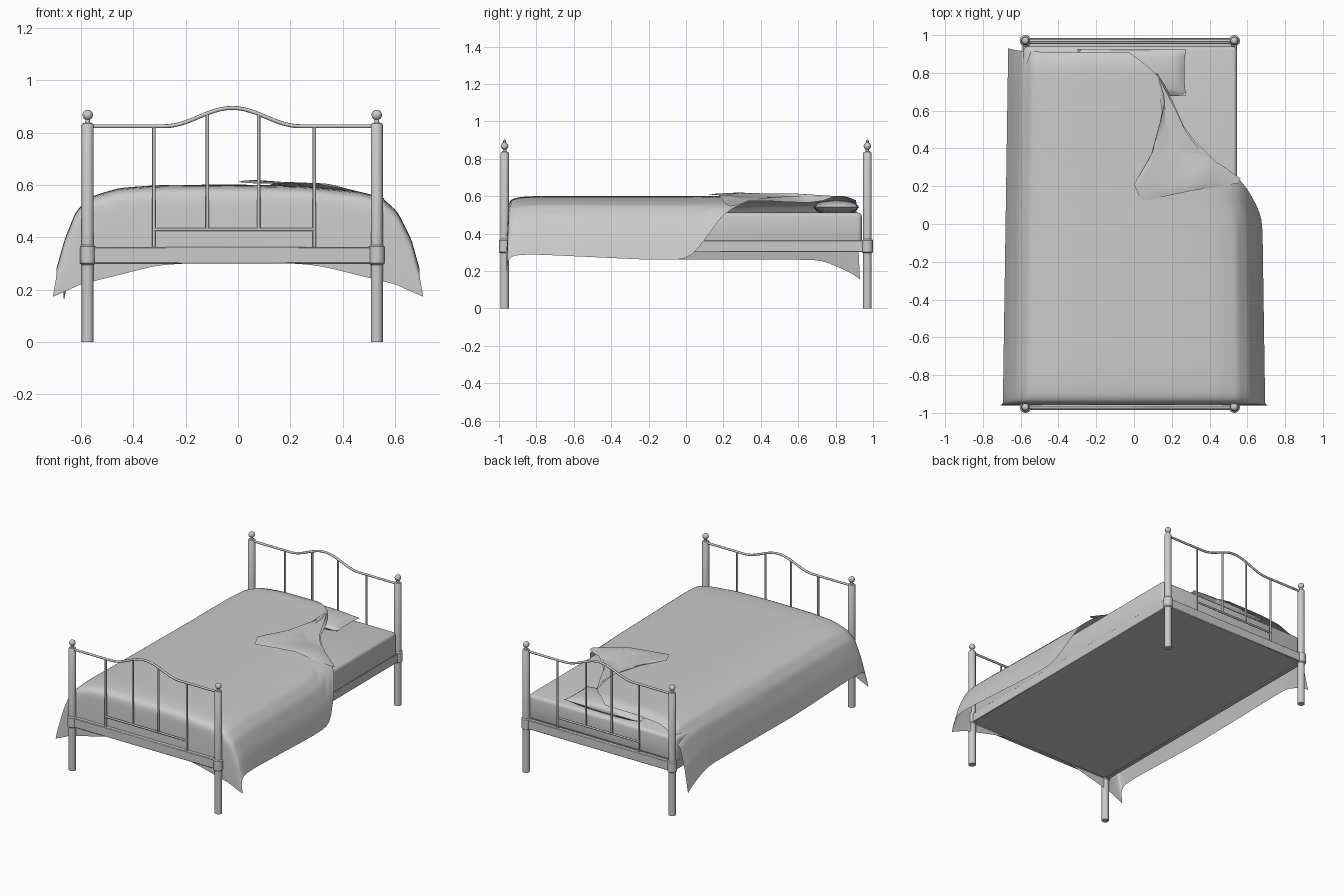
import bpy, bmesh, math

if "Cube" in bpy.data.objects:
    bpy.data.objects.remove(bpy.data.objects["Cube"])

CX = -0.022          # frame centre line
HX, HY = 0.553, 0.97  # post offsets


def finish(name, bm, smooth=True, angle=40):
    bmesh.ops.remove_doubles(bm, verts=bm.verts, dist=0.0003)
    bmesh.ops.recalc_face_normals(bm, faces=bm.faces)
    me = bpy.data.meshes.new(name)
    bm.to_mesh(me)
    bm.free()
    ob = bpy.data.objects.new(name, me)
    bpy.context.collection.objects.link(ob)
    if smooth:
        bpy.ops.object.select_all(action='DESELECT')
        ob.select_set(True)
        bpy.context.view_layer.objects.active = ob
        bpy.ops.object.shade_smooth_by_angle(angle=math.radians(angle))
    return ob


def add_grid(bm, nu, nv, fn):
    vs = [[bm.verts.new(fn(i / nu, j / nv)) for i in range(nu + 1)] for j in range(nv + 1)]
    for j in range(nv):
        for i in range(nu):
            bm.faces.new((vs[j][i], vs[j][i + 1], vs[j + 1][i + 1], vs[j + 1][i]))


def box(name, lo, hi, bevel=0.0, seg=2):
    bm = bmesh.new()
    bmesh.ops.create_cube(bm, size=1)
    for v in bm.verts:
        v.co = [lo[k] + (v.co[k] + 0.5) * (hi[k] - lo[k]) for k in range(3)]
    if bevel:
        bmesh.ops.bevel(bm, geom=bm.edges[:], offset=bevel, segments=seg, profile=0.5, affect='EDGES')
    return finish(name, bm)


def tube(name, pts, r):
    cu = bpy.data.curves.new(name, 'CURVE')
    cu.dimensions = '3D'
    cu.bevel_depth, cu.bevel_resolution, cu.use_fill_caps = r, 2, True
    sp = cu.splines.new('POLY')
    sp.points.add(len(pts) - 1)
    for p, c in zip(sp.points, pts):
        p.co = (*c, 1)
    sp.use_smooth = True
    bpy.context.collection.objects.link(bpy.data.objects.new(name, cu))


def lerp_pts(pts, t):
    """Linear interpolation in a list of tuples by fractional index."""
    i = max(0, min(len(pts) - 2, int(t)))
    f = t - i
    return [a + (b - a) * f for a, b in zip(pts[i], pts[i + 1])]


def lookup(table, x):
    """Piecewise linear function from (x, y) pairs."""
    if x <= table[0][0]:
        return table[0][1]
    for (x0, y0), (x1, y1) in zip(table, table[1:]):
        if x <= x1:
            return y0 + (y1 - y0) * (x - x0) / (x1 - x0)
    return table[-1][1]


# Turned posts with collar and ball finial
POST = [(0, 0), (0.023, 0), (0.023, 0.295), (0.03, 0.301), (0.03, 0.364), (0.023, 0.37),
        (0.023, 0.83), (0.019, 0.836), (0.01, 0.838), (0.009, 0.846)]
POST += [(0.02 * math.sin(a), 0.868 - 0.02 * math.cos(a)) for a in
         [math.pi * (0.15 + 0.85 * k / 8) for k in range(9)]]


def post(name, x, y):
    bm = bmesh.new()
    n = len(POST) - 1

    def fn(u, v):
        r, z = POST[round(v * n)]
        a = 2 * math.pi * u
        return (x + r * math.cos(a), y + r * math.sin(a), z)
    add_grid(bm, 20, n, fn)
    bmesh.ops.dissolve_degenerate(bm, dist=0.0001, edges=bm.edges[:])
    finish(name, bm)


def hoop_z(x):
    d = min(abs(x - CX), 0.26)
    return 0.825 + 0.035 * (1 + math.cos(math.pi * d / 0.26))


# Head and foot ends
for end, s in (("foot", -1), ("head", 1)):
    y = s * HY
    for side, sx in (("left", -1), ("right", 1)):
        post(f"{end}_post_{side}", CX + sx * HX, y)
    xs = [CX - HX] + [CX - 0.26 + 0.52 * k / 24 for k in range(25)] + [CX + HX]
    tube(f"{end}_top_bar", [(x, y, hoop_z(x)) for x in xs], 0.0075)
    for k, (x, z0) in enumerate(((-0.322, 0.36), (-0.117, 0.43), (0.079, 0.43), (0.292, 0.36))):
        tube(f"{end}_spindle_{k + 1}", [(x, y, z0), (x, y, hoop_z(x))], 0.0065)
    tube(f"{end}_lower_bar", [(-0.322, y, 0.43), (0.292, y, 0.43)], 0.0065)
    box(f"{end}_rail", (CX - HX, y - 0.014, 0.30), (CX + HX, y + 0.014, 0.363), 0.003, 1)

# Side rails and base
for side, sx in (("left", -1), ("right", 1)):
    x = CX + sx * HX
    box(f"side_rail_{side}", (x - 0.014, -HY, 0.30), (x + 0.014, HY, 0.363), 0.003, 1)
box("bed_base", (CX - HX, -HY, 0.304), (CX + HX, HY, 0.35))

# Mattress
box("mattress", (CX - 0.563, -0.935, 0.345), (CX + 0.567, 0.94, 0.512), 0.022, 3)

# Pillow: two bulged sheets joined at the seam, corners pulled out
bm = bmesh.new()
for sz in (-1, 1):
    def pillow(u, v, sz=sz):
        a, b = 2 * u - 1, 2 * v - 1
        h = 0.037 * (max(0, 1 - a * a) * max(0, 1 - b * b)) ** 0.4
        return (-0.012 + 0.287 * a * (1 - 0.03 * (1 - b * b)),
                0.803 + 0.122 * b * (1 - 0.04 * abs(a) ** 3 * (1 - b * b)), 0.541 + sz * h)
    add_grid(bm, 24, 14, pillow)
finish("pillow", bm, angle=80)

# Blanket: cross-section (x, z), right limit along y, and front drape
SEC = [(-0.68, 0.26), (-0.65, 0.38), (-0.61, 0.49), (-0.555, 0.552), (-0.45, 0.588), (-0.3, 0.6),
       (0, 0.602), (0.25, 0.596), (0.45, 0.575), (0.54, 0.55), (0.6, 0.49), (0.65, 0.38), (0.68, 0.26)]
LIMIT = [(0.0, 12), (0.06, 11.6), (0.14, 10.6), (0.235, 9.4), (0.36, 7.65), (0.48, 7.15),
         (0.65, 6.8), (0.8, 6.48), (0.91, 5.9)]
HEM = [(-0.7, 0.17), (-0.6, 0.22), (-0.3, 0.295), (0.0, 0.31), (0.3, 0.295), (0.6, 0.22), (0.7, 0.17)]
DRAPE = 5
YS = [-0.95, -0.935, -0.9] + [-0.8 + 0.1 * k for k in range(8)] + \
     [0.0, 0.06, 0.14, 0.19, 0.235, 0.3, 0.36, 0.42, 0.48, 0.56, 0.65, 0.73, 0.8, 0.85, 0.885, 0.91]
NV = DRAPE + len(YS) - 1


def blanket(u, v):
    row = round(v * NV)
    y = YS[max(0, row - DRAPE)]
    x, z = lerp_pts(SEC, u * lookup(LIMIT, y))
    side = (0.6 - z) / 0.34
    x *= 1 - 0.022 * y
    z += side * (0.035 * max(0, (-y - 0.2) / 0.75) - 0.08 * max(0, (y - 0.72) / 0.19))
    z -= lookup([(-0.95, 0.04), (-0.935, 0.018), (-0.9, 0.006), (-0.8, 0), (0.85, 0), (0.91, 0.025)], y)
    if row < DRAPE:                       # hanging front panel
        f = 1 - row / DRAPE
        z += (lookup(HEM, x) - z) * f
        y -= 0.01 * math.sin(f * math.pi / 2)
        x *= 1 + 0.02 * f * max(0, side)
    if y > 0.85:                          # skewed head edge
        y += 0.02 * max(0, side)
    return (x, y, z)


bm = bmesh.new()
add_grid(bm, 36, NV, blanket)
ob = finish("blanket", bm, angle=80)
sub = ob.modifiers.new("smooth", 'SUBSURF')
sub.levels = sub.render_levels = 1
sub.boundary_smooth = 'PRESERVE_CORNERS'

# Turned-back corner of the blanket, lofted from the fold to the free edge
FOLD = [(0.12, 0.80, 0.60), (0.165, 0.73, 0.575), (0.205, 0.65, 0.565), (0.265, 0.515, 0.57),
        (0.33, 0.43, 0.575), (0.42, 0.34, 0.575), (0.565, 0.24, 0.545)]
FREE = [(0.12, 0.80, 0.60), (0.15, 0.58, 0.612), (0.09, 0.36, 0.61), (0.0, 0.21, 0.612),
        (0.04, 0.12, 0.607), (0.3, 0.175, 0.605), (0.55, 0.215, 0.555)]


def flap(u, v):
    a, b = lerp_pts(FOLD, u * 6), lerp_pts(FREE, u * 6)
    p = [p0 + (p1 - p0) * v for p0, p1 in zip(a, b)]
    p[2] += 0.022 * math.sin(math.pi * v) ** 0.7 * math.sin(math.pi * u) if 0 < v < 1 else 0
    return p


bm = bmesh.new()
add_grid(bm, 24, 10, flap)
finish("blanket_fold", bm, angle=60)
